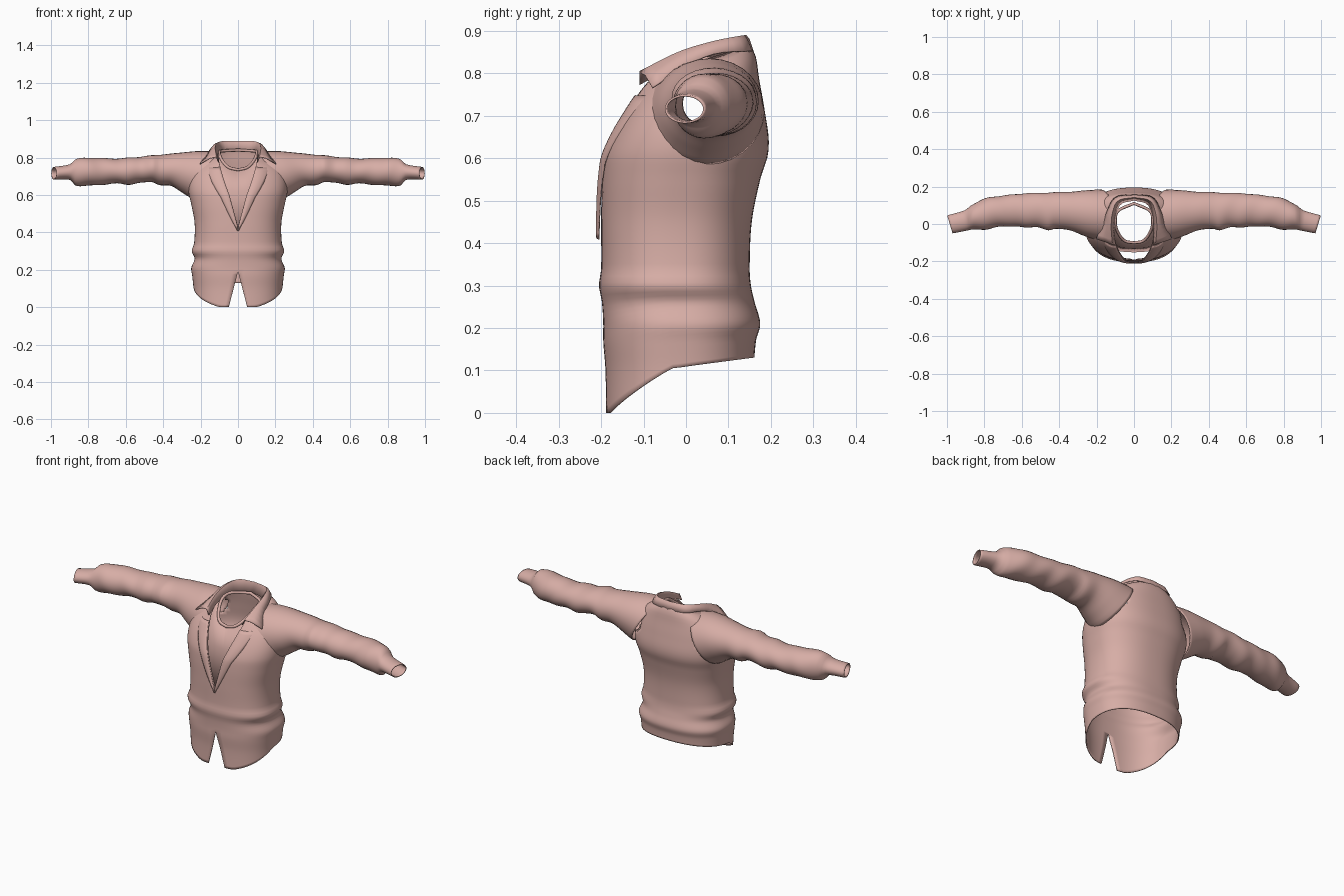
import bpy, bmesh
from math import sin, cos, asin, pi, copysign
from mathutils import Vector

cube = bpy.data.objects.get("Cube")
if cube:
    bpy.data.objects.remove(cube)

fabric = bpy.data.materials.new("dusty_pink_fabric")
fabric.use_nodes = True
color = (0.68, 0.42, 0.38, 1)
fabric.diffuse_color = color
fabric.node_tree.nodes["Principled BSDF"].inputs["Base Color"].default_value = color


def clamp(v):
    return max(0.0, min(1.0, v))


def spline(keys, t):
    """Smooth interpolation of rows keyed by their first entry."""
    t = max(keys[0][0], min(keys[-1][0], t))
    i = max(k for k in range(len(keys) - 1) if keys[k][0] <= t)

    def slope(k):
        a, b = keys[max(k - 1, 0)], keys[min(k + 1, len(keys) - 1)]
        return (Vector(b[1:]) - Vector(a[1:])) / (b[0] - a[0])
    p, q = keys[i], keys[i + 1]
    h = q[0] - p[0]
    s = (t - p[0]) / h
    ease = s * s * (3 - 2 * s)
    return (Vector(p[1:]).lerp(Vector(q[1:]), ease)
            + slope(i) * h * s * (1 - s) ** 2 - slope(i + 1) * h * s * s * (1 - s))


def finish(obj, thickness):
    bpy.context.collection.objects.link(obj)
    obj.data.materials.append(fabric)
    if thickness:
        mod = obj.modifiers.new("cloth_thickness", "SOLIDIFY")
        mod.thickness = thickness
        mod.offset = -1
    bpy.ops.object.select_all(action="DESELECT")
    obj.select_set(True)
    bpy.context.view_layer.objects.active = obj
    bpy.ops.object.shade_smooth_by_angle(angle=0.8)


def loft(name, rows, closed=False, thickness=0.005, remove=None):
    """Skin a list of point rows."""
    bm = bmesh.new()
    grid = [[bm.verts.new(p) for p in row] for row in rows]
    n = len(rows[0])
    for a, b in zip(grid, grid[1:]):
        for i in range(n if closed else n - 1):
            j = (i + 1) % n
            bm.faces.new((a[i], a[j], b[j], b[i]))
    if remove:
        holes = [f for f in bm.faces if remove(f.calc_center_median())]
        bmesh.ops.delete(bm, geom=holes, context="FACES")
    bmesh.ops.remove_doubles(bm, verts=bm.verts, dist=0.0008)
    bmesh.ops.recalc_face_normals(bm, faces=bm.faces)
    mesh = bpy.data.meshes.new(name)
    bm.to_mesh(mesh)
    bm.free()
    finish(bpy.data.objects.new(name, mesh), thickness)


def mirrored_row(points, steps=14):
    """Half curve starting on the centre line, smoothed and mirrored."""
    keys = [(i, *p) for i, p in enumerate(points)]
    half = [spline(keys, (len(points) - 1) * k / steps) for k in range(steps + 1)]
    return [Vector((-p.x, p.y, p.z)) for p in half[:0:-1]] + half


# Jacket body: height, half width, front depth, back depth
BODY = [(0, .235, .19, .16), (.1, .238, .19, .16), (.17, .245, .195, .165),
        (.21, .25, .195, .175), (.26, .232, .198, .162), (.3, .248, .205, .153),
        (.34, .235, .2, .15), (.45, .232, .2, .155), (.55, .25, .198, .175),
        (.62, .265, .19, .195), (.69, .26, .168, .185), (.75, .235, .14, .172),
        (.79, .185, .12, .165), (.82, .125, .11, .152)]
POWER = 2.4


def hem(y):
    if y < -.04:
        return .105 * clamp((y + .19) / .15) ** .75
    return .105 + .025 * clamp((y + .04) / .2)


def opening(z):
    if z < .19:
        return .05 * (.19 - z) / .19
    return .1 * max(0, z - .43) / .37


def body_point(z, angle):
    a, front, back = spline(BODY, z)
    mid, depth = (back - front) / 2, (back + front) / 2
    s, c = sin(angle), cos(angle)
    x = a * copysign(abs(s) ** (2 / POWER), s)
    y = mid - depth * copysign(abs(c) ** (2 / POWER), c)
    tilt = .3 * clamp((z - .6) / .2)
    return Vector((x, y, z + tilt * y))


def angle_at(z, x):
    return asin(clamp(x / spline(BODY, z)[0]) ** (POWER / 2))


body_rows = []
LEVELS, COLUMNS = 56, 72
for r in range(LEVELS + 1):
    level = .82 * r / LEVELS
    row = []
    for k in range(COLUMNS + 1):
        y = body_point(.15, 2 * pi * k / COLUMNS).y
        low = hem(y)
        z = level if level > .3 else low + (.3 - low) * level / .3
        start = angle_at(z, opening(z))
        row.append(body_point(z, start + (2 * pi - 2 * start) * k / COLUMNS))
    body_rows.append(row)


def in_armhole(p):
    return abs(p.x) > .17 and ((p.y - .055) / .1) ** 2 + ((p.z - .715) / .08) ** 2 < 1


loft("jacket_body", body_rows, remove=in_armhole)

# Sleeves: distance out, front y, back y, bottom z, top z
SLEEVE = [(.18, -.09, .185, .585, .832), (.26, -.065, .18, .62, .835),
          (.34, -.035, .172, .65, .825), (.42, -.025, .17, .652, .815),
          (.46, -.035, .168, .67, .812), (.52, -.015, .165, .665, .805),
          (.58, -.02, .165, .655, .8), (.64, -.012, .158, .662, .795),
          (.72, -.015, .15, .655, .797), (.8, -.03, .135, .65, .8),
          (.87, -.03, .1, .652, .79), (.895, -.035, .075, .68, .765),
          (.985, -.05, .045, .682, .75)]


def sleeve_ring(x, side, count=28):
    front, back, low, high = spline(SLEEVE, x)
    slant = .07 * clamp((.4 - x) / .2)
    lean = .3 * clamp((x - .87) / .1)
    ring = []
    for k in range(count):
        t = 2 * pi * k / count
        crease = 1 + .02 * sin(50 * x + 2 * t) * clamp((x - .3) * 5) * clamp((.9 - x) * 20)
        y = (front + back) / 2 + (back - front) / 2 * cos(t) * crease
        z = (low + high) / 2 + (high - low) / 2 * sin(t) * crease
        ring.append((side * (x - slant * sin(t) + lean * y), y, z))
    return ring


for side, label in ((1, "left"), (-1, "right")):
    rings = [sleeve_ring(.18 + .805 * i / 64, side) for i in range(65)]
    loft(label + "_sleeve", rings, closed=True)

    # Lapel lying just off the chest
    lapel = []
    for i in range(25):
        z = .42 + .36 * i / 24
        inner = opening(z)
        width = .004 + .075 * (i / 24) ** .8
        row = []
        for k in range(7):
            p = body_point(z, angle_at(z, inner + width * k / 6))
            lift = .006 + .006 * sin(pi * k / 6)
            row.append((side * p.x, p.y - lift, p.z - .012 * k / 6))
        lapel.append(row)
    loft(label + "_lapel", lapel, thickness=.004)

# Folded collar: inner edge, fold, outer edge
inner = mirrored_row([(0, .125, .835), (.07, .105, .835), (.095, .04, .83),
                      (.103, -.04, .81), (.1, -.11, .775)])
fold = mirrored_row([(0, .142, .89), (.085, .125, .888), (.115, .06, .875),
                     (.122, -.02, .85), (.115, -.11, .805)])
outer = mirrored_row([(0, .16, .85), (.1, .145, .853), (.145, .07, .848),
                      (.165, 0, .82), (.205, -.08, .768)])
bulge = [f.lerp(o, .4) + Vector((0, 0, .008)) for f, o in zip(fold, outer)]
loft("collar", [inner, fold, bulge, outer])

# Undershirt front with a ribbed neckline
NECK = [(0, -.1, .735), (.05, -.09, .748), (.085, -.045, .785), (.1, .01, .825)]
chest = mirrored_row([(0, -.13, .62), (.07, -.125, .63), (.13, -.09, .67), (.17, -.02, .76)])
waist = mirrored_row([(0, -.152, .4), (.08, -.145, .4), (.14, -.12, .42), (.19, -.06, .47)])
neck = mirrored_row(NECK)
loft("undershirt_front", [neck, chest, waist], thickness=.003)

rib_path = mirrored_row(NECK + [(.085, .07, .835), (0, .11, .84)], 24)[:-1]
curve = bpy.data.curves.new("undershirt_neck_rib", "CURVE")
curve.dimensions = "3D"
curve.bevel_depth = .008
curve.bevel_resolution = 2
line = curve.splines.new("POLY")
line.points.add(len(rib_path) - 1)
for point, p in zip(line.points, rib_path):
    point.co = (*p, 1)
line.use_cyclic_u = True
rib = bpy.data.objects.new("undershirt_neck_rib", curve)
bpy.context.collection.objects.link(rib)
curve.materials.append(fabric)
